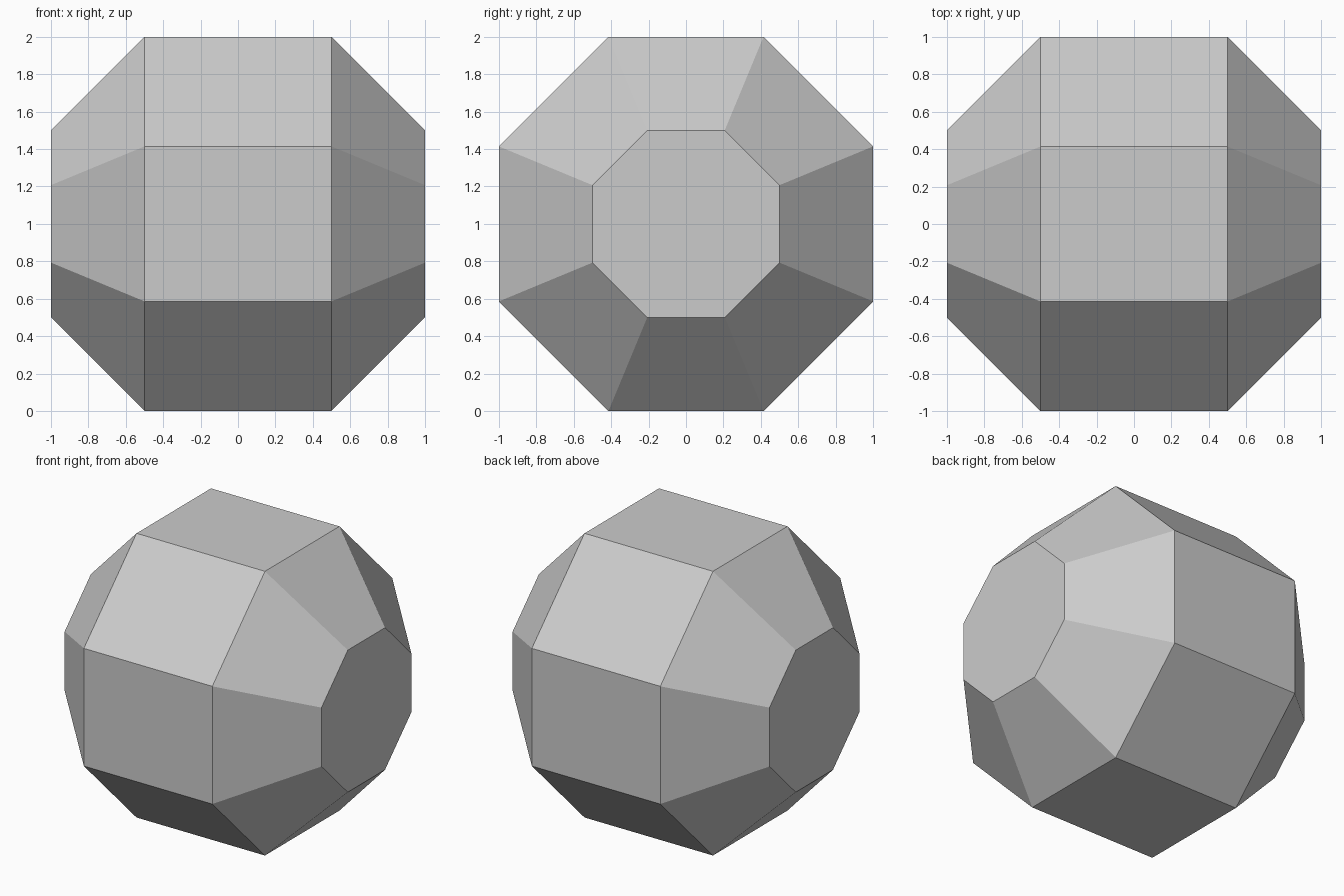
import bpy
import bmesh
from math import cos, pi, sin

default_cube = bpy.data.objects.get("Cube")
if default_cube:
    bpy.data.objects.remove(default_cube, do_unlink=True)

SIDES = 8
# Octagon stations along x: position and distance from the axis to a flat side
STATIONS = [(-1, 0.5), (-0.5, 1), (0.5, 1), (1, 0.5)]


def octagon(bm, x, apothem):
    radius = apothem / cos(pi / SIDES)
    angles = [(i + 0.5) * 2 * pi / SIDES for i in range(SIDES)]
    return [bm.verts.new((x, radius * cos(a), 1 + radius * sin(a))) for a in angles]


# Faceted barrel: octagonal band with tapered, flat-capped ends
bm = bmesh.new()
rings = [octagon(bm, x, apothem) for x, apothem in STATIONS]
for ring, following in zip(rings, rings[1:]):
    for i in range(SIDES):
        j = (i + 1) % SIDES
        bm.faces.new((ring[i], ring[j], following[j], following[i]))
bm.faces.new(rings[0])
bm.faces.new(rings[-1])
bmesh.ops.recalc_face_normals(bm, faces=bm.faces)

mesh = bpy.data.meshes.new("faceted_barrel")
bm.to_mesh(mesh)
bm.free()
barrel = bpy.data.objects.new("faceted_barrel", mesh)
bpy.context.collection.objects.link(barrel)

# Plain grey surface
grey = bpy.data.materials.new("light_grey")
grey.use_nodes = True
grey.diffuse_color = (0.6, 0.6, 0.6, 1)
grey.node_tree.nodes["Principled BSDF"].inputs["Base Color"].default_value = grey.diffuse_color
mesh.materials.append(grey)
